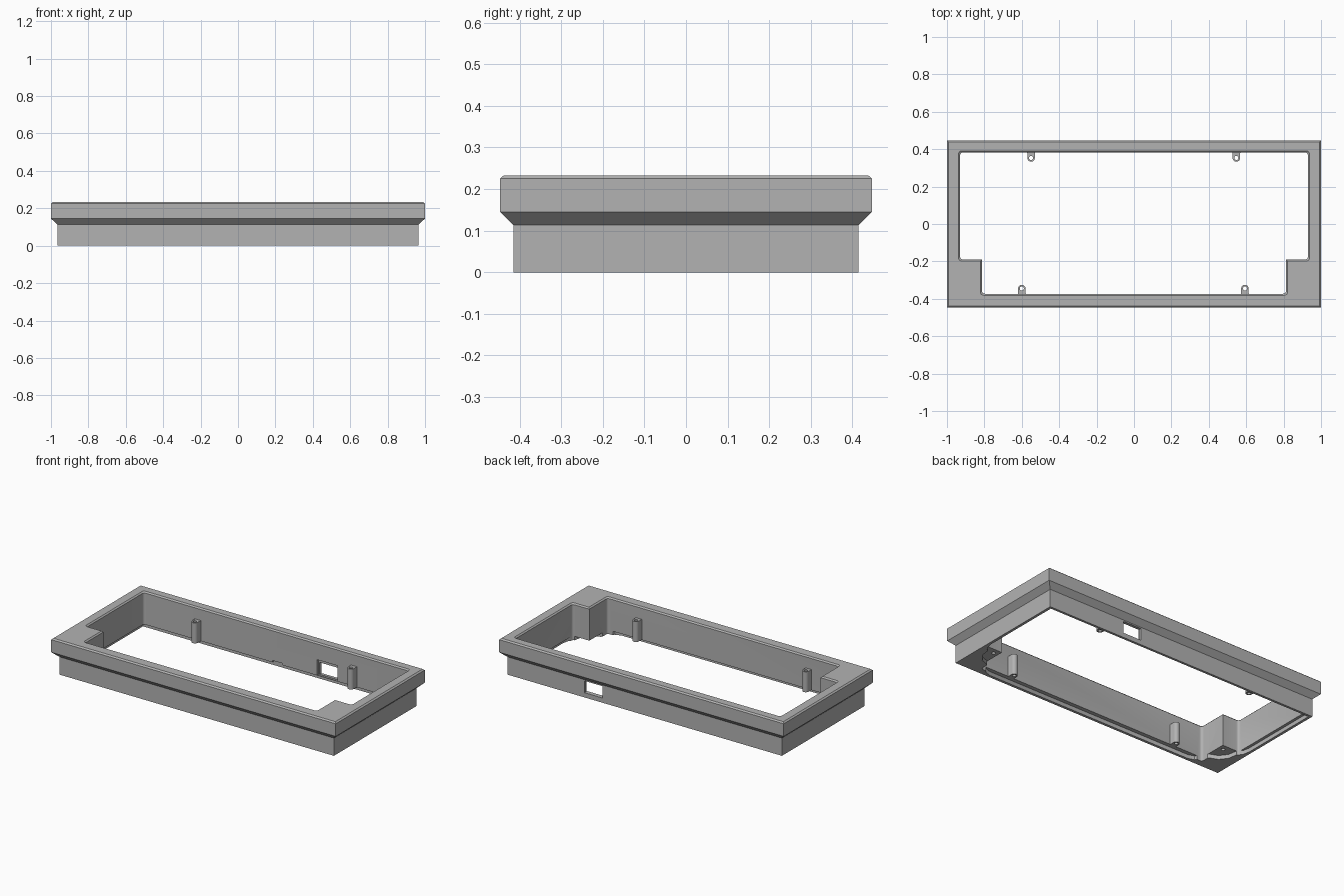
import bpy, bmesh, math
from mathutils import Vector

if "Cube" in bpy.data.objects:
    bpy.data.objects.remove(bpy.data.objects["Cube"])

# Single grey plastic
grey = bpy.data.materials.new("grey plastic")
grey.use_nodes = True
COLOUR = (0.45, 0.45, 0.45, 1)
grey.diffuse_color = COLOUR
grey.node_tree.nodes["Principled BSDF"].inputs["Base Color"].default_value = COLOUR


def loft(name, rings):
    """Closed solid through (outline, height) rings with equal point counts."""
    bm = bmesh.new()
    loops = [[bm.verts.new((p[0], p[1], z)) for p in pts] for pts, z in rings]
    for low, high in zip(loops, loops[1:]):
        n = len(low)
        for i in range(n):
            j = (i + 1) % n
            bm.faces.new((low[i], low[j], high[j], high[i]))
    bm.faces.new(loops[0][::-1])
    bm.faces.new(loops[-1])
    bmesh.ops.recalc_face_normals(bm, faces=bm.faces)
    mesh = bpy.data.meshes.new(name)
    bm.to_mesh(mesh)
    bm.free()
    mesh.materials.append(grey)
    obj = bpy.data.objects.new(name, mesh)
    bpy.context.collection.objects.link(obj)
    return obj


def rect(hx, hy, cx=0, cy=0):
    return [(cx - hx, cy - hy), (cx + hx, cy - hy), (cx + hx, cy + hy), (cx - hx, cy + hy)]


def circle(cx, cy, r, n=20):
    return [(cx + r * math.cos(math.tau * i / n), cy + r * math.sin(math.tau * i / n))
            for i in range(n)]


def mirrored(half):
    """Complete a right-hand outline with its mirror image."""
    return half + [(-x, y) for x, y in reversed(half)]


def offset(pts, d):
    """Grow a counter-clockwise, axis-aligned outline by d."""
    out = []
    for i, p in enumerate(pts):
        a, p, b = Vector(pts[i - 1]), Vector(p), Vector(pts[(i + 1) % len(pts)])
        e, f = (p - a).normalized(), (b - p).normalized()
        out.append((p.x + d * (e.y + f.y), p.y - d * (e.x + f.x)))
    return out


def rounded(pts, r, steps=4):
    """Round the convex corners of a counter-clockwise outline."""
    out = []
    for i, p in enumerate(pts):
        a, p, b = Vector(pts[i - 1]), Vector(p), Vector(pts[(i + 1) % len(pts)])
        e, f = (p - a).normalized(), (b - p).normalized()
        if e.x * f.y - e.y * f.x < 0:
            out.append(p)
            continue
        s, q = p - e * r, p + f * r
        for k in range(steps + 1):
            t = k / steps
            out.append(s * (1 - t) ** 2 + p * (2 * t * (1 - t)) + q * t * t)
    return out


def cut(obj, *cutters):
    for cutter in cutters:
        cutter.hide_render = True
        mod = obj.modifiers.new("cut", "BOOLEAN")
        mod.operation, mod.solver, mod.object = "DIFFERENCE", "EXACT", cutter
        bpy.ops.object.select_all(action="DESELECT")
        bpy.context.view_layer.objects.active = obj
        obj.select_set(True)
        bpy.ops.object.modifier_apply(modifier=mod.name)
        bpy.data.objects.remove(cutter)


def smooth(obj):
    bpy.ops.object.select_all(action="DESELECT")
    bpy.context.view_layer.objects.active = obj
    obj.select_set(True)
    bpy.ops.object.shade_smooth_by_angle(angle=math.radians(32))


TOP, LEDGE = 0.233, 0.025

# Outer shell: straight skirt, sloped flare, thick rim with chamfered edge
frame = loft("frame", [
    (rect(0.965, 0.415), 0), (rect(0.965, 0.415), 0.113),
    (rect(1, 0.447), 0.145), (rect(1, 0.447), 0.225), (rect(0.991, 0.438), TOP)])

# Opening, narrower at the front, with a chamfered top edge
outline = mirrored([(0.813, -0.373), (0.813, -0.19), (0.93, -0.19), (0.93, 0.383)])
hole, wide = rounded(outline, 0.018), rounded(offset(outline, 0.016), 0.018)
opening = loft("opening_cutter", [(hole, -0.05), (hole, TOP - 0.008), (wide, TOP + 0.008)])

# Recess under the frame for a base plate, curving past the front corners
recess = mirrored([(0.73, -0.398), (0.77, -0.385), (0.79, -0.345), (0.82, -0.315),
                   (0.87, -0.295), (0.905, -0.25), (0.915, -0.19), (0.94, -0.16),
                   (0.948, -0.12), (0.948, 0.4)])
cutters = [opening, loft("recess_cutter", [(recess, -0.05), (recess, LEDGE)])]

# Screw holes in the solid front corners
for side in (-1, 1):
    screw = circle(side * 0.845, -0.225, 0.011)
    cutters.append(loft("screw_cutter", [(screw, -0.05), (screw, 0.12)]))

# Socket window through the back wall, with a wider pocket inside
window, pocket = rect(0.064, 0.06, 0.36, 0.41), rect(0.072, 0.02, 0.36, 0.376)
cutters.append(loft("window_cutter", [(window, 0.03), (window, 0.105)]))
cutters.append(loft("pocket_cutter", [(pocket, 0.027), (pocket, 0.125)]))

# Small notch at the middle of the back ledge
notch = rect(0.035, 0.015, 0.01, 0.383)
cutters.append(loft("notch_cutter", [(notch, -0.05), (notch, 0.036)]))
cut(frame, *cutters)
smooth(frame)

# Screw posts standing against the front and back walls
posts = [("back_right_post", -0.55, 0.353, 1), ("back_left_post", 0.547, 0.353, 1),
         ("front_right_post", -0.6, -0.345, -1), ("front_left_post", 0.593, -0.345, -1)]
for name, x, y, wall in posts:
    r = 0.02
    arc = [(x + r * math.cos(math.pi * k / 10), y - wall * r * math.sin(math.pi * k / 10))
           for k in range(11)]
    end = y + wall * 0.033
    profile = [(x + 0.024, end), (x + r, end - wall * 0.008)] + arc \
        + [(x - r, end - wall * 0.008), (x - 0.024, end)]
    post = loft(name, [(profile, LEDGE), (profile, 0.155)])
    bore = circle(x, y, 0.011)
    cut(post, loft("bore_cutter", [(bore, 0), (bore, 0.2)]))
    smooth(post)
